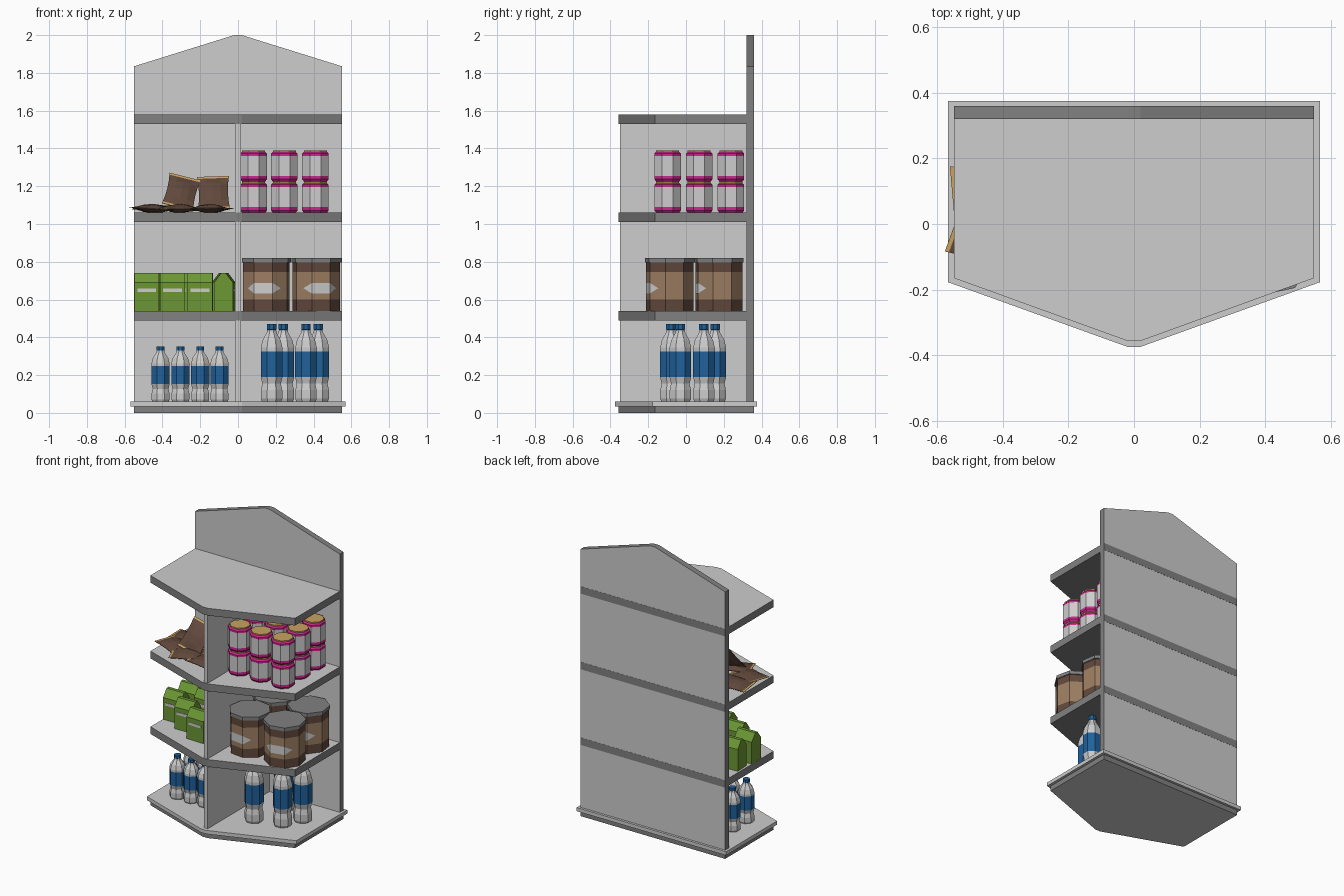
import bpy, bmesh
from math import pi, sin, cos, radians
from mathutils import Vector

if "Cube" in bpy.data.objects:
    bpy.data.objects.remove(bpy.data.objects["Cube"])


def material(name, rgb):
    m = bpy.data.materials.new(name)
    m.use_nodes = True
    m.diffuse_color = (*rgb, 1)
    bsdf = next(n for n in m.node_tree.nodes if n.type == 'BSDF_PRINCIPLED')
    bsdf.inputs["Base Color"].default_value = (*rgb, 1)
    return m


LIGHT = material("light grey", (.61, .61, .61))
DARK = material("dark grey", (.22, .22, .22))
PINK = material("magenta", (.62, .02, .27))
TAN = material("tan", (.58, .36, .11))
BROWN = material("dark brown", (.12, .065, .045))
CARAMEL = material("light brown", (.34, .21, .125))
BLUE = material("blue", (.014, .12, .33))
GREEN = material("green", (.15, .31, .035))


def finish(bm, name, mats):
    me = bpy.data.meshes.new(name)
    bm.to_mesh(me)
    bm.free()
    for m in mats:
        me.materials.append(m)
    return me


def place(me, name, loc=(0, 0, 0), rot=(0, 0, 0)):
    ob = bpy.data.objects.new(name, me)
    ob.location = loc
    ob.rotation_euler = [radians(a) for a in rot]
    bpy.context.collection.objects.link(ob)
    return ob


def prism(name, pts, vec, mats, rule=lambda n: 0):
    """Extrude a polygon along vec; rule picks the material from the face normal."""
    bm = bmesh.new()
    face = bm.faces.new([bm.verts.new(p) for p in pts])
    res = bmesh.ops.extrude_face_region(bm, geom=[face])
    bmesh.ops.translate(bm, verts=[v for v in res["geom"] if isinstance(v, bmesh.types.BMVert)], vec=vec)
    if not any(f is face for f in bm.faces):
        bm.faces.new([v for v in face.verts])
    bmesh.ops.recalc_face_normals(bm, faces=bm.faces)
    bm.normal_update()
    for f in bm.faces:
        f.material_index = rule(f.normal)
    return finish(bm, name, mats)


def lathe(name, profile, mats, sides=8):
    """Turned part; each profile point is radius, height, material above it."""
    bm = bmesh.new()
    rings = []
    for r, z, _ in profile:
        angles = [(i + .5) * 2 * pi / sides for i in range(sides)]
        rings.append([bm.verts.new((r * cos(a), r * sin(a), z)) for a in angles])
    for k in range(len(rings) - 1):
        for i in range(sides):
            j = (i + 1) % sides
            f = bm.faces.new((rings[k][i], rings[k][j], rings[k + 1][j], rings[k + 1][i]))
            f.material_index = profile[k][2]
    bm.faces.new(rings[0][::-1]).material_index = profile[0][2]
    bm.faces.new(rings[-1]).material_index = profile[-1][2]
    return finish(bm, name, mats)


def footprint(grow, z, back=.36):
    half = [(.02, -.357 - grow), (.55 + grow, -.165 - grow * .7), (.55 + grow, back)]
    return [(x, y, z) for x, y in half] + [(-x, y, z) for x, y in reversed(half)]


# Shelving unit
place(prism("plinth", footprint(0, 0), (0, 0, .035), [LIGHT, DARK],
            lambda n: int(abs(n.z) < .5)), "plinth")
place(prism("base_tray", footprint(.018, .035, .376), (0, 0, .025), [LIGHT]), "base_tray")
for label, z in (("lower", .49), ("middle", 1.01), ("top", 1.53)):
    me = prism("shelf", footprint(0, z, .361), (0, 0, .05), [LIGHT, DARK], lambda n: int(n.z < .5))
    place(me, label + "_shelf")
panel = [(-.55, .32, .06), (.55, .32, .06), (.55, .32, 1.835), (.02, .32, 2), (-.02, .32, 2), (-.55, .32, 1.835)]
place(prism("back_panel", panel, (0, .04, 0), [LIGHT, DARK], lambda n: int(abs(n.y) < .5)), "back_panel")
wall = [(-.015, -.35, .06), (.015, -.35, .06), (.015, .32, .06), (-.015, .32, .06)]
place(prism("divider", wall, (0, 0, 1.47), [LIGHT]), "divider")

# Stacked cans
can = lathe("can", [(.066, 0, 1), (.076, .012, 1), (.076, .03, 0), (.076, .135, 1), (.076, .148, 1),
                    (.066, .157, 2), (.066, .165, 2)], [LIGHT, PINK, TAN])
for x in (.083, .245, .41):
    for y in (-.097, .07, .238):
        for z in (1.06, 1.225):
            place(can, "can", (x, y, z))

# Tubs with a pointed wrap-around label
tub = lathe("tub", [(.128, 0, 0), (.128, .06, 1), (.128, .205, 0), (.128, .255, 2), (.134, .257, 2),
                    (.134, .28, 2)], [BROWN, CARAMEL, DARK])


def wrap_label():
    bm = bmesh.new()
    r = .1295
    a, b, c, d = [Vector((r * cos(t), r * sin(t), .12)) for t in [pi * k / 8 for k in (-7, -5, -3, -1)]]
    left, right = b.lerp(a, .55), c.lerp(d, .55)
    up = Vector((0, 0, .028))
    for shape in ((b - up, c - up, c + up, b + up), (left, b - up, b + up), (c - up, right, c + up)):
        bm.faces.new([bm.verts.new(p) for p in shape])
    return finish(bm, "tub_label", [LIGHT])


wrap = wrap_label()
for x, y, turn in ((.15, -.085, -8), (.415, -.085, 12), (.15, .175, 5), (.415, .175, 8)):
    place(tub, "tub", (x, y, .54), (0, 0, turn))
    place(wrap, "tub_label", (x, y, .54), (0, 0, turn))


# Bottles in two sizes
def bottle(name, rs, zs):
    shape = [(.055, 0, 0), (.061, .015, 0), (.061, .06, 0), (.053, .095, 0), (.062, .13, 1), (.062, .265, 0),
             (.062, .285, 0), (.052, .325, 0), (.028, .365, 0), (.025, .38, 1), (.027, .382, 1), (.027, .41, 1)]
    return lathe(name, [(r * rs, z * zs, m) for r, z, m in shape], [LIGHT, BLUE])


large = bottle("large_bottle", 1, 1)
for x, y in ((.178, -.08), (.36, -.03), (.425, .095), (.24, .155)):
    place(large, "large_bottle", (x, y, .06))
small = bottle("small_bottle", .84, .71)
for x in (-.41, -.305, -.2, -.098):
    for y in (-.07, .08):
        place(small, "small_bottle", (x, y, .06))

# Gable-topped pouches
outline = [(-.05, 0), (.05, 0), (.05, .15), (.012, .2), (-.012, .2), (-.05, .15)]
pouch = prism("pouch", [(-.066, y, z) for y, z in outline], (.132, 0, 0), [GREEN])
strip = prism("pouch_label", [(x, -.05, z) for x, z in ((-.05, .1), (.05, .1), (.05, .118), (-.05, .118))],
              (0, -.002, 0), [LIGHT])
for x, y, turn in ((-.483, .02, 0), (-.348, -.05, 2), (-.2, -.13, -2), (-.47, .16, 3), (-.325, .13, -3),
                   (-.2, .06, 4), (-.07, -.1, 84), (-.085, .08, 94)):
    place(pouch, "pouch", (x, y, .54), (0, 0, turn))
    place(strip, "pouch_label", (x, y, .54), (0, 0, turn))


# Pillow-shaped snack bags with crimped ends
def pillow(w, h, t):
    bm = bmesh.new()
    us, vs = (-1, -.5, 0, .5, 1), (-1, -.88, -.5, 0, .5, .88, 1)
    for s in (-1, 1):
        grid = [[bm.verts.new((u * w / 2 * (.9 + .1 * v * v), v * h / 2,
                               s * (.0015 + t * (1 - u * u) * max(0, .77 - v * v)))) for u in us] for v in vs]
        for j in range(len(vs) - 1):
            for i in range(len(us) - 1):
                quad = [grid[j][i], grid[j][i + 1], grid[j + 1][i + 1], grid[j + 1][i]]
                f = bm.faces.new(quad if s > 0 else quad[::-1])
                f.material_index = int(j in (0, len(vs) - 2))
    edges = [e for e in bm.edges if e.is_boundary]
    bmesh.ops.bridge_loops(bm, edges=edges)
    for f in bm.faces:
        if abs(f.normal.z) < .1 and abs(f.calc_center_median().y) > h * .43:
            f.material_index = 1
    return finish(bm, "snack_bag", [BROWN, TAN])


snack = pillow(.17, .21, .03)
for loc, rot in (((-.3, -.02, 1.17), (52, 14, 0)), ((-.13, .0, 1.165), (55, -2, 0)),
                 ((-.45, -.04, 1.082), (4, 0, 70)), ((-.45, .1, 1.082), (0, 3, 95)),
                 ((-.3, .12, 1.085), (6, 0, 20)), ((-.15, -.13, 1.082), (0, 0, 80)),
                 ((-.31, -.1, 1.082), (0, -3, 110)), ((-.13, .17, 1.083), (0, 0, 15))):
    place(snack, "snack_bag", loc, rot)
